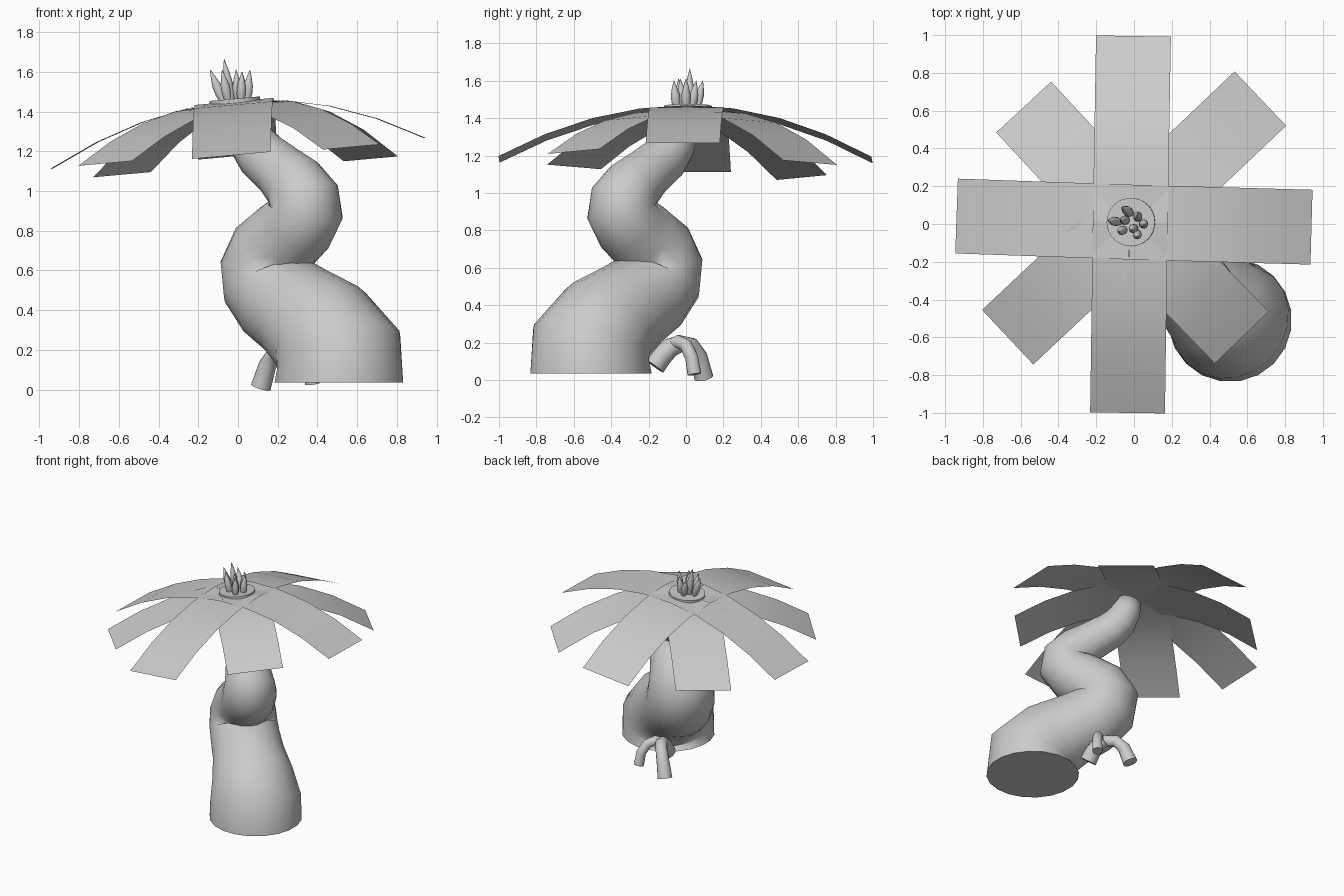
import bpy, math
from mathutils import Vector

if "Cube" in bpy.data.objects:
    bpy.data.objects.remove(bpy.data.objects["Cube"])


def make(name, verts, faces, angle=50):
    me = bpy.data.meshes.new(name)
    me.from_pydata(verts, [], faces)
    ob = bpy.data.objects.new(name, me)
    bpy.context.collection.objects.link(ob)
    bpy.ops.object.select_all(action='DESELECT')
    bpy.context.view_layer.objects.active = ob
    ob.select_set(True)
    bpy.ops.object.shade_smooth_by_angle(angle=math.radians(angle))
    return ob


def tube(name, path, side, n=16, angle=60, start=None):
    """Sweep circles along (x, y, z, radius) points, capped at both ends."""
    pts = [Vector(p[:3]) for p in path]
    verts, faces = [], []
    for i, p in enumerate(pts):
        a, b = pts[max(i - 1, 0)], pts[min(i + 1, len(pts) - 1)]
        t = Vector()
        if i > 0:
            t += (p - a).normalized()
        if i < len(pts) - 1:
            t += (b - p).normalized()
        t.normalize()
        u = Vector(side)
        u = (u - t * u.dot(t)).normalized()
        v = t.cross(u)
        for k in range(n):
            w = 2 * math.pi * k / n
            verts.append(p + (u * math.cos(w) + v * math.sin(w)) * path[i][3])
    for i in range(len(pts) - 1):
        for k in range(n):
            j = (k + 1) % n
            faces.append((i*n + k, i*n + j, i*n + n + j, i*n + n + k))
    faces.append(tuple(reversed(range(n))))
    faces.append(tuple(range(len(verts) - n, len(verts))))
    return make(name, verts, faces, angle)


# Trunk: bends in the diagonal plane y = -x
trunk = [(.508, .035, .328), (.508, .19, .325), (.425, .297, .29), (.31, .385, .257),
         (.215, .455, .248), (.158, .535, .244), (.145, .62, .236), (.175, .70, .218),
         (.235, .765, .198), (.30, .825, .192), (.34, .90, .192), (.335, .965, .18),
         (.285, 1.035, .16), (.215, 1.10, .14), (.12, 1.18, .13), (.07, 1.25, .118),
         (.04, 1.33, .105), (.02, 1.41, .085)]
tube("trunk", [(d, -d, z, r) for d, z, r in trunk], (1, 1, 0), 20, 80)

# Forked root behind the trunk
tube("root_stem", [(.28, -.17, .075, .06), (.275, -.13, .13, .058),
                   (.265, -.08, .175, .052), (.25, -.02, .195, .04)], (1, 0, 0))
tube("root_long", [(.26, -.08, .18, .045), (.235, -.03, .197, .043), (.19, .03, .185, .042),
                   (.15, .07, .125, .045), (.115, .095, .012, .052)], (.85, .53, 0))
tube("root_short", [(.26, -.08, .18, .04), (.295, -.04, .205, .036), (.335, 0, .185, .035),
                    (.365, .03, .12, .035), (.375, .045, .03, .037)], (.9, -.45, 0))

# Leaves: angle, length, droop; the canopy rises slightly towards +x
TILT = .09
leaves = [(-1.6, .96, .295, .002), (89, .985, .285, 0), (178, .92, .305, .002),
          (269.2, 1.01, .265, 0), (43.5, .95, .38, -.008), (132.8, .83, .45, -.008),
          (223.2, .89, .31, -.008), (-46, .85, .38, -.008)]
for i, (deg, length, droop, lift) in enumerate(leaves):
    d = Vector((math.cos(math.radians(deg)), math.sin(math.radians(deg)), 0))
    s = Vector((-d.y, d.x, 0)) * .198
    verts = []
    for k in range(5):
        r = length * k / 4
        for q in (-1, 1):
            p = Vector((-.02, .01, 1.453 + lift)) + d * r + s * q
            p.z += TILT * p.x - droop * r * r
            verts.append(p)
    make(f"leaf_{i + 1}", verts, [(2*k, 2*k + 2, 2*k + 3, 2*k + 1) for k in range(4)])

# Crown disc
up = Vector((-TILT, 0, 1)).normalized()
c = Vector((-.015, .01, 1.44))
tube("crown_disc", [(*c, .128), (*(c + up * .025), .128)], (0, 1, 0), 32, 30)

# Crown spikes: base x, y then tip x, y, z
spikes = [(-.075, .01, -.14, .02, 1.61), (-.035, .02, -.07, .02, 1.665),
          (-.05, -.03, -.08, -.04, 1.61), (-.015, .055, -.065, .09, 1.60),
          (.0, -.02, -.01, -.03, 1.61), (.02, .03, .02, .055, 1.60),
          (.045, .0, .06, .0, 1.61), (.015, -.05, .02, -.065, 1.60)]
for i, (bx, by, tx, ty, tz) in enumerate(spikes):
    a, b = Vector((bx, by, 1.45)), Vector((tx, ty, tz))
    shape = [(0, .016), (.25, .024), (.5, .024), (.75, .014), (1, .001)]
    tube(f"crown_spike_{i + 1}", [(*a.lerp(b, f), r) for f, r in shape], (0, 1, 0), 10)
